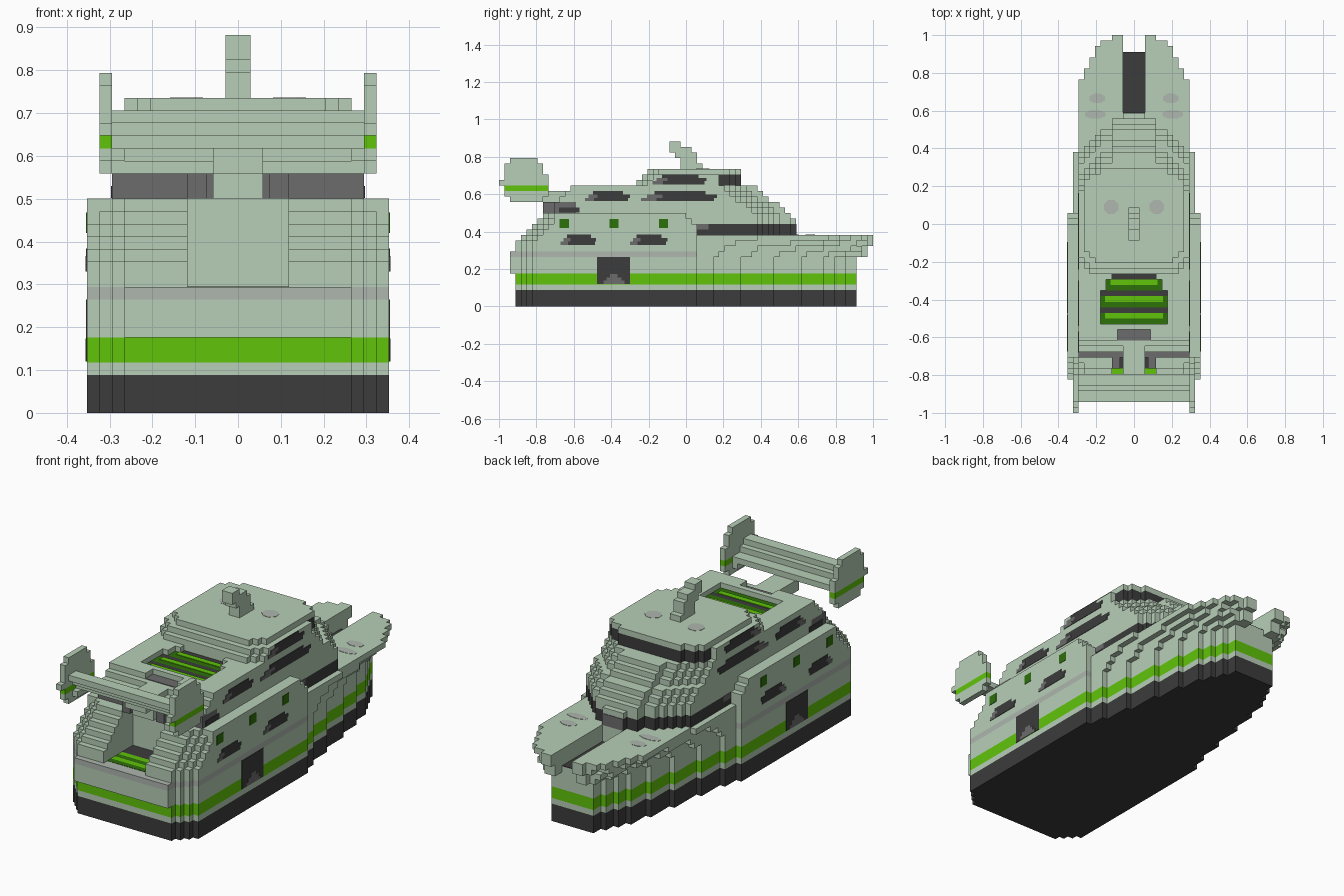
import bpy, bmesh, math

cube = bpy.data.objects.get("Cube")
if cube:
    bpy.data.objects.remove(cube, do_unlink=True)

U = 1 / 34  # one block


def material(name, rgb):
    m = bpy.data.materials.new(name)
    m.use_nodes = True
    m.diffuse_color = (*rgb, 1)
    m.node_tree.nodes["Principled BSDF"].inputs["Base Color"].default_value = (*rgb, 1)
    return m


PALE = material("pale_green", (0.475, 0.615, 0.475))
DARK = material("charcoal", (0.045, 0.045, 0.045))
GREEN = material("bright_green", (0.115, 0.55, 0.003))
GREY = material("light_grey", (0.425, 0.465, 0.425))
MID = material("mid_grey", (0.15, 0.15, 0.15))
FOREST = material("dark_green", (0.027, 0.165, 0.003))


def extrude(name, outlines, z0, z1, mat):
    """Raise flat outlines (in blocks) from z0 to z1."""
    bm = bmesh.new()
    for pts in outlines:
        face = bm.faces.new([bm.verts.new((x * U, y * U, z0 * U)) for x, y in pts])
        top = bmesh.ops.extrude_face_region(bm, geom=[face])
        for v in top["geom"]:
            if isinstance(v, bmesh.types.BMVert):
                v.co.z = z1 * U
    bmesh.ops.recalc_face_normals(bm, faces=bm.faces)
    mesh = bpy.data.meshes.new(name)
    bm.to_mesh(mesh)
    bm.free()
    mesh.materials.append(mat)
    ob = bpy.data.objects.new(name, mesh)
    bpy.context.collection.objects.link(ob)
    return ob


def slab(name, y0, rows, z0, z1, mat=PALE, inner=0):
    """Symmetric stepped slab; rows are (half width, end y)."""
    side, y = [], y0
    for w, end in rows:
        side += [(w, y), (w, end)]
        y = end
    if inner:
        right = side + [(inner, y), (inner, y0)]
        shapes = [right, [(-x, b) for x, b in right]]
    else:
        shapes = [side + [(-x, b) for x, b in reversed(side)]]
    return extrude(name, shapes, z0, z1, mat)


def side_plate(name, x, y0, y1, z0, z1, mat, t=0.07):
    """Thin plate on both sides; y and z in model units."""
    slab(name, y0 / U, [(x + t, y1 / U)], z0 / U, z1 / U, mat, inner=x - 0.1)


# Lower hull in coloured bands
AFT = [(9, -30), (10, -29), (11, -28), (12, 2)]
BOW = [(11, 5), (10, 10), (9, 16), (8, 21), (7, 25), (6, 27), (5, 29), (4, 31)]
for name, z0, z1, mat, y0 in (("hull_base", 0, 3, DARK, -31), ("hull_pale_band", 3, 4, PALE, -31),
                              ("hull_green_band", 4, 6, GREEN, -31), ("hull_side", 6, 9, PALE, -32)):
    slab(name, y0, AFT + BOW, z0, z1, mat)
slab("hull_grey_band", -32, AFT, 9, 10, GREY)
slab("bow_band", 2, [(11, 6), (10, 12), (9, 17), (8, 22), (7, 26), (6, 29), (5, 31)], 9, 10)
slab("bow_lip", 31, [(5, 32), (4, 33)], 9, 10, inner=2)

# Flared bow deck, split by a central slot forward of the cabin
FLARE = (
    ([(11, 7), (10, 13), (9, 20)], [(8, 25), (7, 30), (6, 32), (4, 33)]),
    ([(11, 9), (10, 19), (9, 20)], [(9, 25), (8, 28), (7, 31), (5, 33), (4, 34)]),
    ([(11, 13), (10, 20)], [(10, 26), (9, 28), (8, 30), (7, 32), (6, 33), (4, 34)]))
for z, (mid, bow) in enumerate(FLARE, 10):
    slab("mid_deck", 2, mid, z, z + 1)
    slab("bow_deck", 20, bow, z, z + 1, inner=2)
slab("slot_floor", 20, [(2, 31)], 10, 10.1, DARK)

# Upper hull with stepped stern blocks around a central channel
for z, y0, end in ((10, -31, 2), (11, -31, 2), (12, -30, 2), (13, -29, 2),
                   (14, -28, 2), (15, -27, 1), (16, -26, 0)):
    rows = [(9, y0 + 1), (10, y0 + 2), (11, y0 + 3)]
    rows = [r for r in rows if r[1] < -23] + [(12, -23)]
    slab("stern_block", y0, rows, z, z + 1, inner=4)
    slab("upper_hull", -23, [(12, end)], z, z + 1)
for y in range(-30, -26):
    slab("stern_floor_stripe", y, [(4, y + 1)], 10, 10.05, GREEN if y % 2 else FOREST)
slab("stern_floor_rear", -26, [(4, -23)], 10, 10.05, DARK)


def rounded(front, w=10):
    """Stepped round front ending at the given y."""
    return [(w, front - 6), (w - 1, front - 5), (w - 2, front - 4), (w - 3, front - 3),
            (w - 4, front - 2), (w - 6, front)]


# Cabin tiers stepping back as they rise
slab("forward_window_band", 0, rounded(19) + [(2, 20)], 13, 15, DARK)
slab("forward_window_centre", 20, [(2, 20.1)], 13, 15, MID)
side_plate("forward_window_reflection", 10, 0.06, 0.12, 0.412, 0.441, MID)
slab("cabin_tier", 0, rounded(19) + [(2, 20)], 15, 16)
slab("cabin_tier", 0, rounded(19), 16, 17)
slab("cabin_tier", -20, rounded(18), 17, 18)
slab("cabin_tier", -20, rounded(17), 18, 19)
slab("cabin_tier", -23, rounded(15), 19, 20)
slab("cabin_tier", -22, rounded(14), 20, 21)
slab("aft_window", -24, [(10, -20)], 17, 19, MID)
slab("aft_window_post", -26, [(4, -24)], 17, 19, MID, inner=2.5)
side_plate("aft_window_shade", 10, -0.68, -0.57, 0.502, 0.53, DARK)

# Roof with striped pool recess
slab("pool_deck_forward", -9, rounded(13), 21, 22)
for y0, y1, w in ((-18, -12, 6), (-12, -10, 5), (-10, -9, 4)):
    slab("pool_edge", y0, [(10, y1)], 21, 22, inner=w)
for i, y in enumerate(range(-18, -9)):
    w = 6 if y < -12 else 5 if y < -10 else 4
    slab("pool_stripe", y, [(w, y + 1)], 21, 21.1, (FOREST, FOREST, DARK)[i % 3])
    if i % 3 == 1:
        slab("pool_light", y, [(w - 0.8, y + 1)], 21.1, 21.2, GREEN)

# Aft roof with a sunken hatch
slab("pool_deck_aft", -19, [(10, -18)], 21, 22)
slab("hatch_edge", -21, [(10, -19)], 21, 22, inner=3)
slab("hatch_floor", -21, [(3, -19)], 21, 21.1, MID)

# Top cabin
slab("top_cabin", -9, [(8, -8), (9, -7), (10, 6)], 22, 23)
slab("top_cabin", -8, [(8, -7), (9, -6), (10, 6)], 23, 24)
slab("top_windscreen", 6, [(9, 8), (8, 9), (6, 10)], 22, 24, DARK)
slab("top_roof", -7, [(7, -6), (8, -5), (9, 8), (8, 9), (6, 10)], 24, 25)

# Raked mast
for i, (y0, y1) in enumerate(((-1, 3), (-1, 2), (-2, 2), (-3, 1), (-3, -1))):
    slab("mast", y0, [(1, y1)], 25 + i, 26 + i)

# Rear wing on a central pylon
slab("wing_pylon", -26, [(2, -22)], 17, 19)
slab("wing_pylon", -28, [(2, -22)], 19, 21)
slab("wing_bracket", -31, [(10, -27)], 20, 21, inner=9)
for i, (y0, y1) in enumerate(((-30, -27), (-31, -29), (-32, -30))):
    slab("wing_blade", y0, [(10, y1)], 21 + i, 22 + i)
PLATES = ((-32, -26), (-33, -25), (-33, -25), (-34, -25), (-33, -25), (-33, -26), (-33, -26), (-32, -27))
for i, (y0, y1) in enumerate(PLATES):
    slab("wing_end_plate", y0, [(11, y1)], 19 + i, 20 + i, GREEN if i == 2 else PALE, inner=10)

# Side windows in three stepped rows with a grey reflection
for x, y0, y1, z0 in ((10, -0.54, -0.30, 0.563), (10, -0.24, 0.165, 0.563), (10, -0.18, 0.11, 0.652),
                      (12, -0.67, -0.48, 0.33), (12, -0.30, -0.10, 0.33)):
    w, h = y1 - y0, 0.018
    for i, (a, b) in enumerate(((0, 0.96), (0.08, 1), (0.18, 0.85))):
        side_plate("side_window", x, y0 + a * w, y0 + b * w, z0 + i * h, z0 + (i + 1) * h, DARK)
    side_plate("window_reflection", x, y0, y0 + 0.2 * w, z0, z0 + h, MID, 0.1)
    side_plate("window_reflection", x, y0 + 0.08 * w, y0 + 0.28 * w, z0 + h, z0 + 2 * h, MID, 0.1)

# Portholes and side door
for y in (-0.65, -0.385, -0.12):
    side_plate("porthole", 12, y - 0.025, y + 0.025, 0.42, 0.468, FOREST)
side_plate("side_door", 12, -0.475, -0.30, 0.12, 0.265, DARK)
for i, w in enumerate((0.055, 0.04, 0.02)):
    side_plate("door_arch", 12, -0.385 - w, -0.385 + w, 0.12 + i * 0.018, 0.138 + i * 0.018, MID, 0.1)

# Grey deck and roof pads
for x, y, rx, ry, z in ((0.195, 0.665, 0.045, 0.027, 13), (0.205, 0.58, 0.058, 0.024, 13), (0.12, 0.09, 0.042, 0.04, 25)):
    ring = [((x + rx * math.cos(a)) / U, (y + ry * math.sin(a)) / U)
            for a in (math.pi / 8 + k * math.pi / 4 for k in range(8))]
    extrude("deck_pad", [ring, [(-a, b) for a, b in ring]], z, z + 0.05, GREY)
